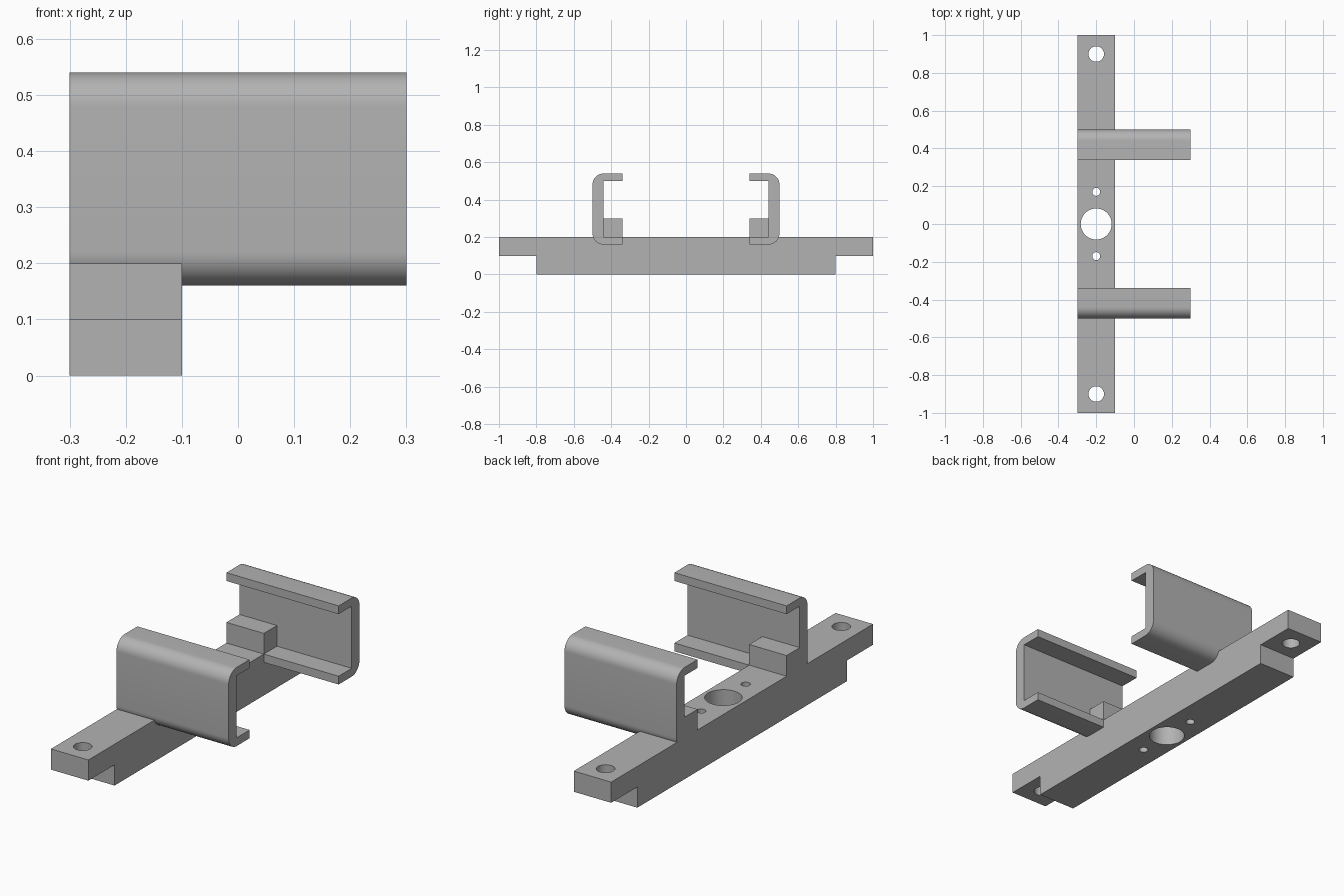
import bpy, bmesh
from math import sin, cos, pi

cube = bpy.data.objects.get("Cube")
if cube:
    bpy.data.objects.remove(cube, do_unlink=True)

grey = bpy.data.materials.new("plain grey")
grey.use_nodes = True
colour = (0.45, 0.45, 0.45, 1)
grey.diffuse_color = colour
grey.node_tree.nodes["Principled BSDF"].inputs["Base Color"].default_value = colour


def extrude_profile(name, points, x0, x1):
    """Solid from a (y, z) outline swept along x."""
    bm = bmesh.new()
    face = bm.faces.new([bm.verts.new((x0, y, z)) for y, z in points])
    swept = bmesh.ops.extrude_face_region(bm, geom=[face])["geom"]
    bmesh.ops.translate(bm, vec=(x1 - x0, 0, 0),
                        verts=[v for v in swept if isinstance(v, bmesh.types.BMVert)])
    bmesh.ops.recalc_face_normals(bm, faces=bm.faces)
    mesh = bpy.data.meshes.new(name)
    bm.to_mesh(mesh)
    bm.free()
    mesh.materials.append(grey)
    obj = bpy.data.objects.new(name, mesh)
    bpy.context.collection.objects.link(obj)
    return obj


def combine(target, tool, operation):
    """Apply a boolean and discard the tool."""
    mod = target.modifiers.new("combine", "BOOLEAN")
    mod.operation, mod.object, mod.solver = operation, tool, "EXACT"
    bpy.context.view_layer.objects.active = target
    bpy.ops.object.modifier_apply(modifier=mod.name)
    bpy.data.objects.remove(tool, do_unlink=True)


def arc(cy, cz, r, start, steps=12):
    """Quarter circle of profile points."""
    return [(cy + r * cos(start + pi / 2 * i / steps),
             cz + r * sin(start + pi / 2 * i / steps)) for i in range(steps + 1)]


LEFT, BAR, RIGHT = -0.3, -0.1, 0.3

# Crossbar with stepped ends
half = [(0.8, 0), (0.8, 0.1), (1, 0.1), (1, 0.2)]
bracket = extrude_profile("mounting_bracket",
                          half + [(-y, z) for y, z in reversed(half)], LEFT, BAR)

# Rounded C-channels, each with a block inside over the crossbar
channel = ([(0.34, 0.16)] + arc(0.44, 0.22, 0.06, -pi / 2) + arc(0.44, 0.48, 0.06, 0)
           + [(0.34, 0.54), (0.34, 0.5), (0.44, 0.5), (0.44, 0.2), (0.34, 0.2)])
block = [(0.34, 0.18), (0.46, 0.18), (0.46, 0.3), (0.34, 0.3)]
for side in (-1, 1):
    for name, outline, end in (("channel", channel, RIGHT), ("block", block, BAR)):
        part = extrude_profile(name, [(side * y, z) for y, z in outline], LEFT, end)
        combine(bracket, part, "UNION")

# Centre bore, pilot holes and end screw holes
for y, radius in ((0, 0.082), (0.17, 0.021), (-0.17, 0.021), (0.9, 0.041), (-0.9, 0.041)):
    bpy.ops.mesh.primitive_cylinder_add(vertices=48, radius=radius, depth=1,
                                        location=(-0.2, y, 0))
    drill = bpy.context.object
    drill.hide_render = True
    drill.data.materials.append(grey)
    combine(bracket, drill, "DIFFERENCE")

# Smooth the rounds and bores, keep the machined edges crisp
bpy.ops.object.select_all(action="DESELECT")
bracket.select_set(True)
bpy.context.view_layer.objects.active = bracket
bpy.ops.object.shade_smooth_by_angle(angle=pi / 6)
